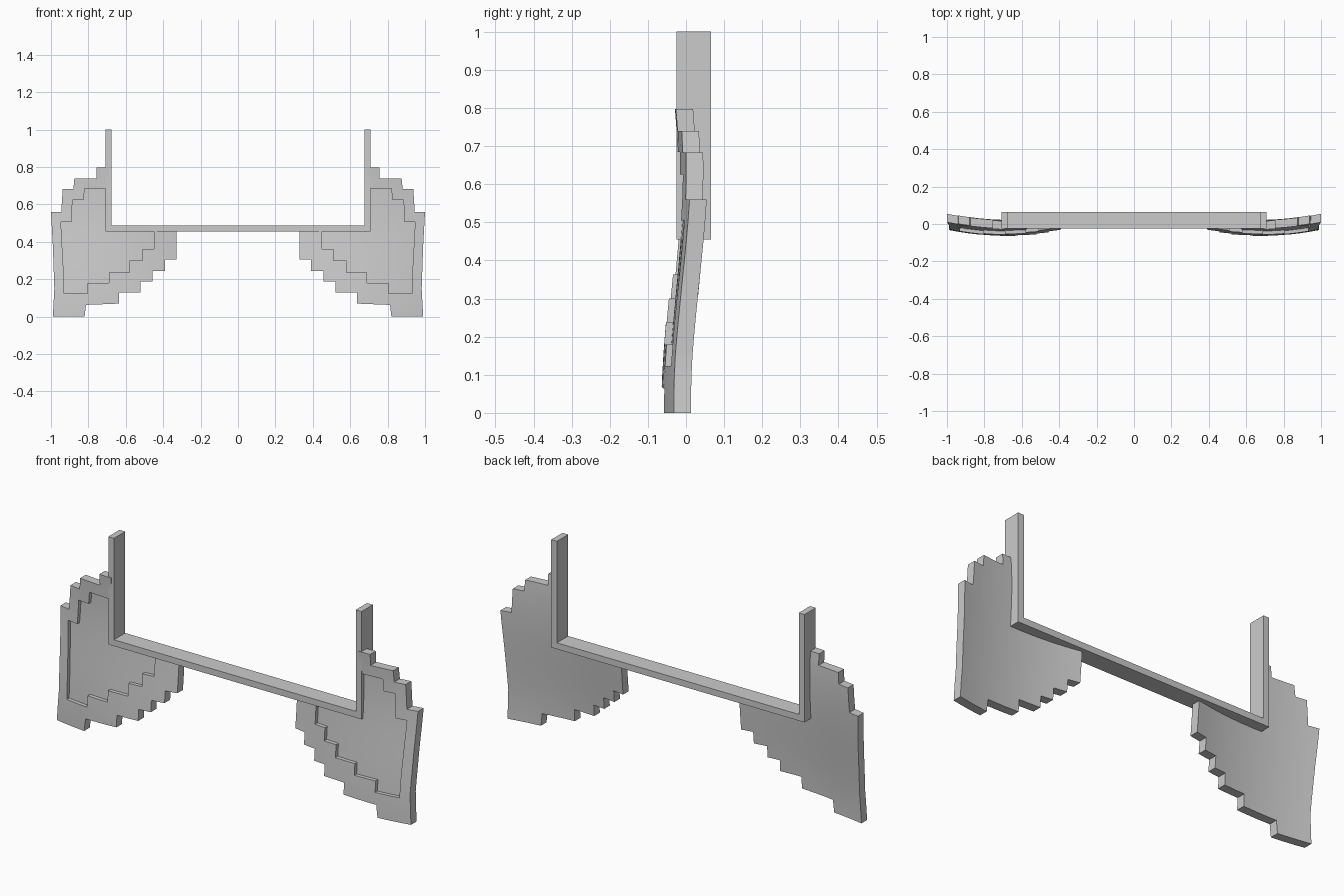
import bpy, bmesh
from mathutils import Vector

if "Cube" in bpy.data.objects:
    bpy.data.objects.remove(bpy.data.objects["Cube"])

THICK, RECESS = 0.045, 0.019

# Right-hand stepped outlines (x, z); both ends are buried in the frame
OUTER = [(.33, .47), (.33, .305), (.39, .305), (.39, .245), (.457, .245), (.457, .187),
         (.52, .187), (.52, .13), (.635, .13), (.635, .07), (.813, .063), (.82, 0),
         (.99, 0), (.982, .15), (.99, .38), (1.0, .56), (.945, .56), (.937, .683),
         (.88, .683), (.875, .74), (.757, .74), (.757, .797), (.69, .797)]
INNER = [(.45, .47), (.45, .363), (.51, .363), (.51, .30), (.58, .30), (.58, .237),
         (.69, .237), (.69, .18), (.805, .18), (.805, .123), (.93, .123), (.933, .25),
         (.947, .505), (.89, .505), (.885, .625), (.825, .625), (.82, .685), (.69, .685)]
CORNER = (.69, .47)


def finish(bm, name):
    bmesh.ops.recalc_face_normals(bm, faces=bm.faces)
    me = bpy.data.meshes.new(name)
    bm.to_mesh(me)
    bm.free()
    ob = bpy.data.objects.new(name, me)
    bpy.context.collection.objects.link(ob)
    return ob


def extrude(bm, faces, dy):
    ret = bmesh.ops.extrude_face_region(bm, geom=faces)
    for v in ret["geom"]:
        if isinstance(v, bmesh.types.BMVert):
            v.co.y += dy


def bend(x, z):
    """Depth of the curved wing front."""
    t = z / .66
    return -.03 + .042 * (3 * t * t - 2 * t ** 3) - .035 * (1 - ((x - .66) / .34) ** 2)


def wing(name, side):
    bm = bmesh.new()
    outer = [bm.verts.new((x, 0, z)) for x, z in OUTER]
    inner = [bm.verts.new((x, 0, z)) for x, z in INNER]
    corner = bm.verts.new((CORNER[0], 0, CORNER[1]))
    rim = bm.faces.new(outer + inner[::-1])
    bm.faces.new(inner + [corner])
    rim.material_index = 1          # marks the rim until it is raised
    # slice the flat sheet so it can curve
    for axis, start, count in ((0, .36, 11), (2, .035, 13)):
        n = Vector((0, 0, 0))
        n[axis] = 1
        for i in range(count):
            bmesh.ops.bisect_plane(bm, geom=bm.verts[:] + bm.edges[:] + bm.faces[:],
                                   dist=1e-5, plane_co=n * (start + .0587 * i), plane_no=n)
    # thicken the sheet, then raise the rim
    extrude(bm, bm.faces[:], THICK - RECESS)
    front = [f for f in bm.faces if f.material_index == 1
             and all(v.co.y < 1e-6 for v in f.verts)]
    extrude(bm, front, -RECESS)
    for f in bm.faces:
        f.material_index = 0
    for v in bm.verts:
        v.co.y += RECESS + bend(v.co.x, v.co.z)
        v.co.x *= side
    ob = finish(bm, name)
    bpy.ops.object.select_all(action='DESELECT')
    ob.select_set(True)
    bpy.context.view_layer.objects.active = ob
    bpy.ops.object.shade_smooth_by_angle(angle=0.5)


# U-shaped frame
bm = bmesh.new()
half = [(.708, .455), (.708, 1.0), (.676, 1.0), (.676, .487)]
profile = half + [(-x, z) for x, z in half[::-1]]
face = bm.faces.new([bm.verts.new((x, -.025, z)) for x, z in profile])
extrude(bm, [face], .09)
finish(bm, "frame")

wing("right_wing", 1)
wing("left_wing", -1)
